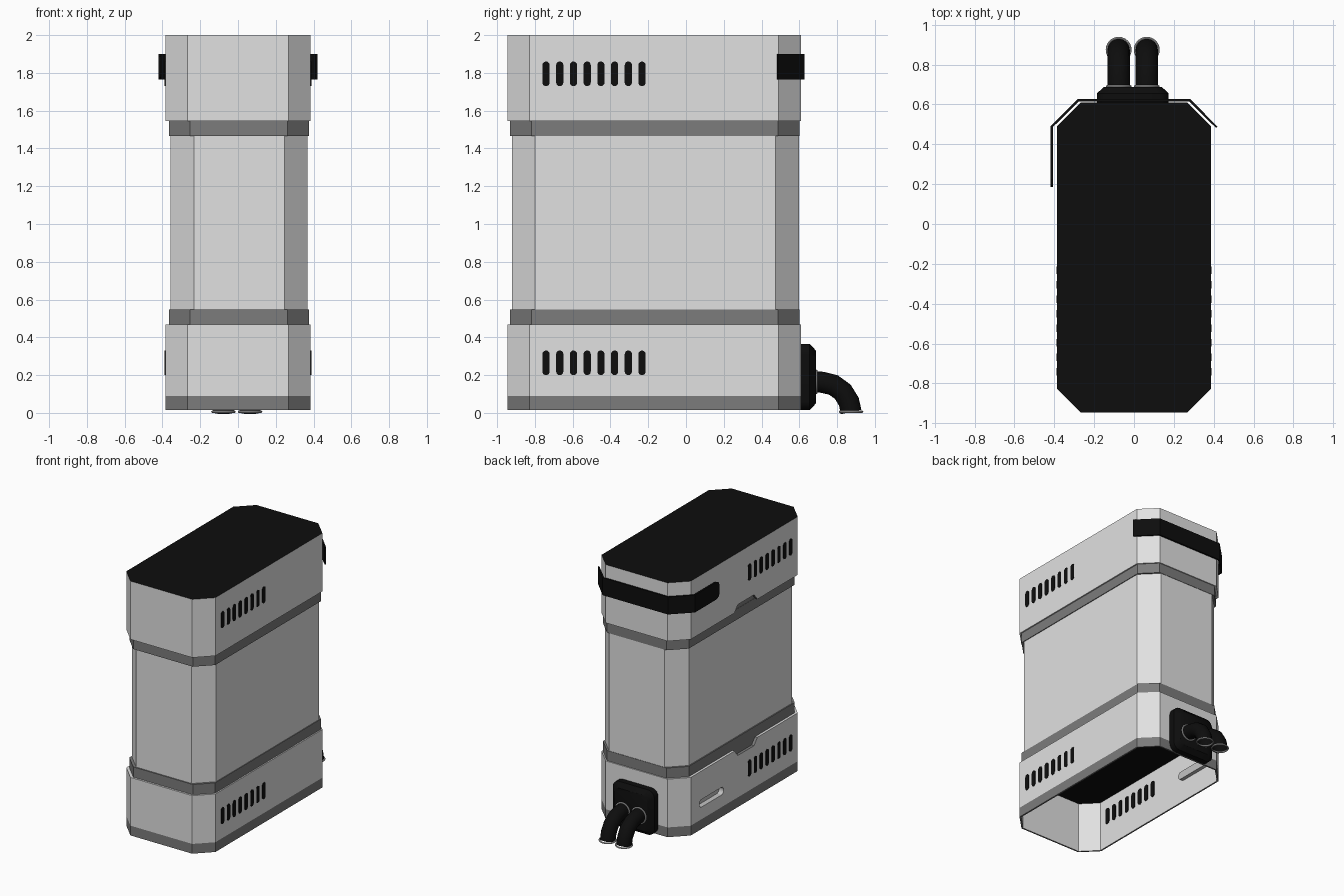
import bpy, bmesh, math
from mathutils import Vector

if "Cube" in bpy.data.objects:
    bpy.data.objects.remove(bpy.data.objects["Cube"])


def material(name, r, g, b):
    m = bpy.data.materials.new(name)
    m.diffuse_color = (r, g, b, 1)
    m.use_nodes = True
    m.node_tree.nodes["Principled BSDF"].inputs["Base Color"].default_value = m.diffuse_color
    return m


SHELL = material("light_grey_shell", 0.75, 0.75, 0.75)
DARK = material("dark_grey_trim", 0.2, 0.2, 0.2)
BLACK = material("black", 0.004, 0.004, 0.004)
METAL = material("metal_grey", 0.55, 0.55, 0.55)


def loft(name, rings, span_mats, start=None, end=None):
    """Skin a list of equal rings; start/end are cap materials (None = open)."""
    mats = []

    def slot(m):
        if m not in mats:
            mats.append(m)
        return mats.index(m)

    bm = bmesh.new()
    loops = [[bm.verts.new(p) for p in ring] for ring in rings]
    n = len(rings[0])
    for a, b, m in zip(loops, loops[1:], span_mats):
        for i in range(n):
            j = (i + 1) % n
            bm.faces.new((a[i], a[j], b[j], b[i])).material_index = slot(m)
    for loop, m in ((loops[0], start), (loops[-1], end)):
        if m:
            bm.faces.new(loop).material_index = slot(m)
    bmesh.ops.recalc_face_normals(bm, faces=bm.faces)
    mesh = bpy.data.meshes.new(name)
    bm.to_mesh(mesh)
    bm.free()
    for m in mats:
        mesh.materials.append(m)
    ob = bpy.data.objects.new(name, mesh)
    bpy.context.collection.objects.link(ob)
    return ob


def octagon(x0, x1, y0, y1, c, z):
    pts = [(x0 + c, y0), (x1 - c, y0), (x1, y0 + c), (x1, y1 - c),
           (x1 - c, y1), (x0 + c, y1), (x0, y1 - c), (x0, y0 + c)]
    return [(x, y, z) for x, y in pts]


def rounded(cx, cy, w, h, r, seg=5):
    """2D rounded rectangle."""
    pts = []
    for k, (sx, sy) in enumerate(((1, 1), (-1, 1), (-1, -1), (1, -1))):
        for i in range(seg + 1):
            a = math.pi / 2 * (k + i / seg)
            pts.append((cx + sx * (w / 2 - r) + r * math.cos(a),
                        cy + sy * (h / 2 - r) + r * math.sin(a)))
    return pts


def side_plug(name, outline, x0, x1, mat, start=None, end=None):
    """Extrude a (y, z) outline along x."""
    return loft(name, [[(x, y, z) for y, z in outline] for x in (x0, x1)], [mat], start, end)


def activate(ob):
    bpy.ops.object.select_all(action='DESELECT')
    ob.select_set(True)
    bpy.context.view_layer.objects.active = ob


def cut(ob, cutter):
    cutter.hide_render = True
    mod = ob.modifiers.new("cut", 'BOOLEAN')
    mod.operation = 'DIFFERENCE'
    mod.solver = 'EXACT'
    mod.material_mode = 'TRANSFER'
    mod.object = cutter
    activate(ob)
    bpy.ops.object.modifier_apply(modifier=mod.name)
    bpy.data.objects.remove(cutter)


def smooth(ob):
    activate(ob)
    bpy.ops.object.shade_smooth_by_angle(angle=math.radians(40))


def block(z, inset=0.0):
    return octagon(-0.385 + inset, 0.385 - inset, -0.946 + inset, 0.609 - inset,
                   0.118 - inset * 0.58, z)


# Hollow lower block, open underneath, with a dark foot strip
lower = loft("lower_block",
             [block(0.41, 0.012), block(0.014, 0.012), block(0.014), block(0.09), block(0.467)],
             [SHELL, DARK, DARK, SHELL], BLACK, SHELL)

# Upper block with black lid
upper = loft("upper_block", [block(1.545), block(2.0)], [SHELL], SHELL, BLACK)

# Recessed middle and its two trim bands
loft("middle_body", [octagon(-0.357, 0.369, -0.922, 0.598, 0.123, z) for z in (0.5, 1.5)],
     [SHELL], SHELL, SHELL)
for name, z0, z1 in (("lower_band", 0.46, 0.547), ("upper_band", 1.467, 1.55)):
    loft(name, [octagon(-0.366, 0.375, -0.931, 0.601, 0.113, z) for z in (z0, z1)],
         [DARK], DARK, DARK)

# Trapezoid notches in the left wall beside each band
for ob, edge, s in ((lower, 0.467, -1), (upper, 1.545, 1)):
    prof = [(-0.34, edge - s * 0.01), (-0.04, edge - s * 0.01),
            (-0.09, edge + s * 0.05), (-0.29, edge + s * 0.05)]
    cut(ob, side_plug("notch_cutter", prof, -0.42, -0.364, DARK, DARK, DARK))

# Grip pocket low on the left wall
pocket = rounded(0.235, 0.215, 0.30, 0.06, 0.029)
cut(lower, side_plug("pocket_cutter", pocket, -0.42, -0.35, METAL, METAL, METAL))
side_plug("grip_pocket", pocket, -0.385, -0.345, METAL, None, METAL)

# Rows of vent slots on both sides
for side, s in (("right", 1), ("left", -1)):
    for row, z in (("lower", 0.265), ("upper", 1.795)):
        for i in range(8):
            side_plug(f"{side}_{row}_vent_{i + 1}",
                      rounded(-0.741 + i * 0.0726, z, 0.038, 0.13, 0.0185),
                      s * 0.368, s * 0.388, BLACK, BLACK, BLACK)

# Strap wrapped around the back, with a longer rounded tail on the left
outer = [(0.42, 0.487), (0.282, 0.627), (-0.282, 0.627), (-0.42, 0.49), (-0.42, 0.225),
         (-0.42, 0.195), (-0.42, 0.185)]
inner = [(0.41, 0.483), (0.278, 0.614), (-0.278, 0.614), (-0.407, 0.486), (-0.407, 0.225),
         (-0.407, 0.195), (-0.407, 0.185)]
half = [0.068, 0.068, 0.068, 0.068, 0.068, 0.055, 0.03]
loft("back_strap",
     [[(*o, 1.832 - h), (*o, 1.832 + h), (*i, 1.832 + h), (*i, 1.832 - h)]
      for o, i, h in zip(outer, inner, half)],
     [BLACK] * 6, BLACK, BLACK)

# Connector box on the back
box_rings = []
for y, d in ((0.60, 0), (0.655, 0), (0.688, 0.035)):
    box_rings.append([(x, y, z) for x, z in
                      rounded(-0.006, 0.19, 0.36 - 2 * d, 0.35 - 2 * d, 0.055 - d * 0.5)])
smooth(loft("connector_box", box_rings, [BLACK, BLACK], BLACK, BLACK))

# Two bent pipes with metal rings at both ends
path = [(0.675, 0.165), (0.72, 0.162), (0.78, 0.148), (0.83, 0.112), (0.862, 0.06), (0.874, 0.005)]
for label, x in (("left", -0.077), ("right", 0.064)):
    curve = bpy.data.curves.new(f"{label}_pipe", 'CURVE')
    curve.dimensions = '3D'
    curve.bevel_depth = 0.056
    curve.bevel_resolution = 6
    spline = curve.splines.new('POLY')
    spline.points.add(len(path) - 1)
    for p, (y, z) in zip(spline.points, path):
        p.co = (x, y, z, 1)
    curve.materials.append(BLACK)
    pipe = bpy.data.objects.new(f"{label}_pipe", curve)
    bpy.context.collection.objects.link(pipe)
    activate(pipe)
    bpy.ops.object.convert(target='MESH')
    smooth(bpy.context.object)
    for part, loc, tilt in (("end_ring", (x, 0.874, 0.006), 0),
                            ("base_ring", (x, 0.69, 0.164), math.pi / 2)):
        bpy.ops.mesh.primitive_torus_add(location=loc, rotation=(tilt, 0, 0),
                                         major_radius=0.059, minor_radius=0.006,
                                         major_segments=24, minor_segments=8)
        ring = bpy.context.object
        ring.name = f"{label}_pipe_{part}"
        ring.data.materials.append(METAL)
        smooth(ring)
